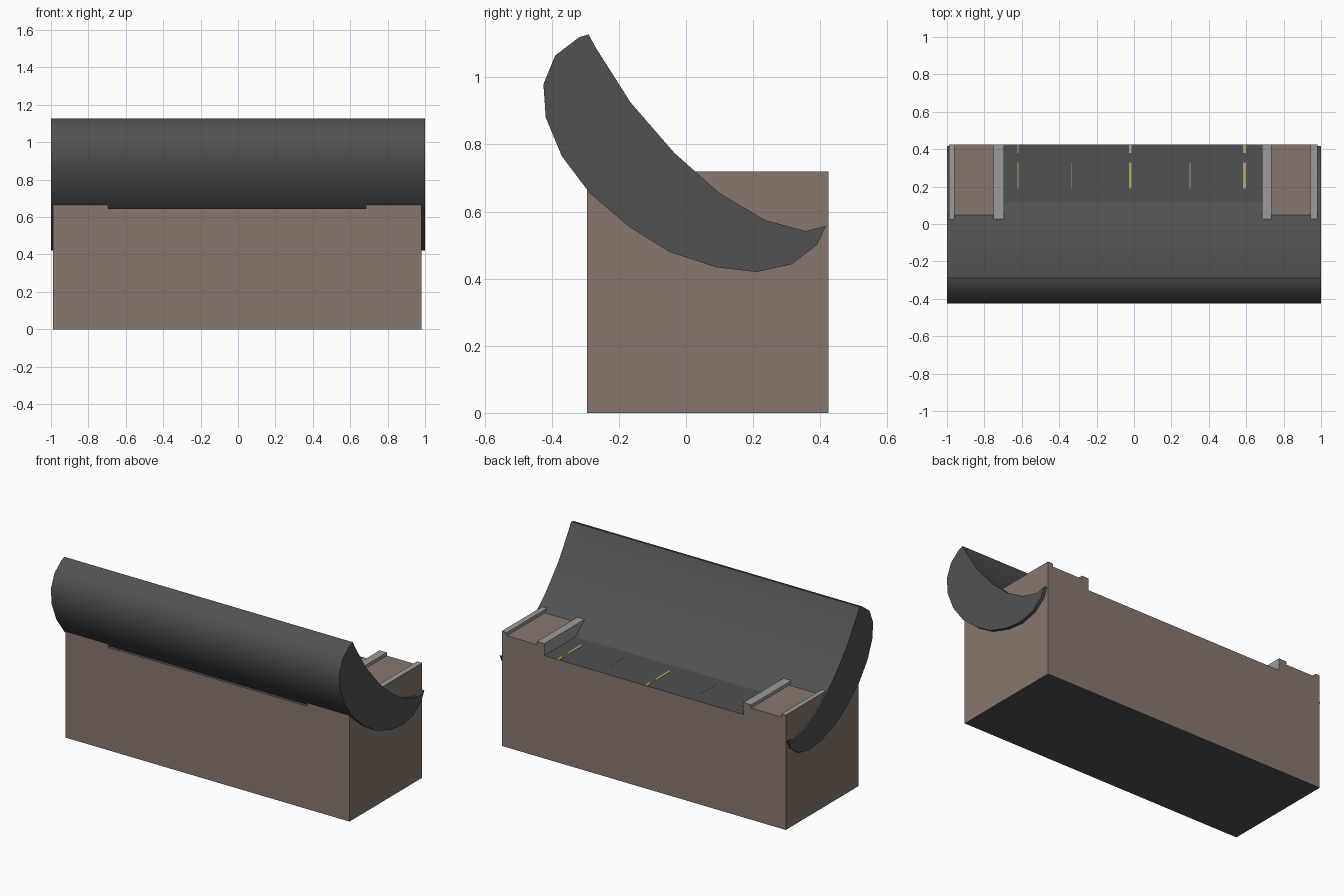
import bpy, bmesh, math

if "Cube" in bpy.data.objects:
    bpy.data.objects.remove(bpy.data.objects["Cube"])


def make_material(name, rgb):
    m = bpy.data.materials.new(name)
    m.diffuse_color = (*rgb, 1)
    m.use_nodes = True
    m.node_tree.nodes["Principled BSDF"].inputs["Base Color"].default_value = m.diffuse_color
    return m


brown = make_material("brown", (0.25, 0.186, 0.155))
charcoal = make_material("charcoal", (0.083, 0.083, 0.083))
light_grey = make_material("light grey", (0.33, 0.33, 0.325))
gold = make_material("gold", (0.53, 0.38, 0.08))


def extrude(name, points, offset, materials, rule=None):
    """Fill a closed loop of 3D points and extrude it along an offset."""
    bm = bmesh.new()
    face = bm.faces.new([bm.verts.new(p) for p in points])
    moved = bmesh.ops.extrude_face_region(bm, geom=[face])["geom"]
    bmesh.ops.translate(bm, vec=offset,
                        verts=[v for v in moved if isinstance(v, bmesh.types.BMVert)])
    bmesh.ops.recalc_face_normals(bm, faces=bm.faces)
    bm.normal_update()
    if rule:
        for f in bm.faces:
            f.material_index = rule(f)
    mesh = bpy.data.meshes.new(name)
    bm.to_mesh(mesh)
    bm.free()
    for m in materials:
        mesh.materials.append(m)
    ob = bpy.data.objects.new(name, mesh)
    bpy.context.collection.objects.link(ob)
    return ob


# Base block: front profile with a sunken middle and raised strips at both ends
FLOOR, TOP, RIM = 0.645, 0.70, 0.72
left = [(-0.99, 0), (-0.99, RIM), (-0.96, RIM), (-0.96, TOP),
        (-0.75, TOP), (-0.75, RIM), (-0.695, RIM), (-0.695, FLOOR)]
right = [(0.685, FLOOR), (0.685, RIM), (0.735, RIM), (0.735, TOP),
         (0.945, TOP), (0.945, RIM), (0.98, RIM), (0.98, 0)]


def base_colour(f):
    c, n = f.calc_center_median(), f.normal
    if n.z < -0.5 or (n.z > 0.5 and c.z < FLOOR + 0.01):
        return 1                                   # underside and sunken floor
    if n.z > 0.5:
        return 2 if c.z > RIM - 0.01 else 0        # strip tops / end panels
    if abs(n.x) > 0.5 and abs(c.x) < 0.97:
        return 2                                   # inner strip walls
    return 0


extrude("base_block", [(x, -0.295, z) for x, z in left + right], (0, 0.72, 0),
        [brown, charcoal, light_grey], base_colour)

# Crescent shell running the full length
crescent = [(-0.29, 1.128), (-0.318, 1.12), (-0.39, 1.065), (-0.425, 0.98),
            (-0.418, 0.88), (-0.37, 0.765), (-0.287, 0.655), (-0.17, 0.555),
            (-0.05, 0.48), (0.09, 0.434), (0.21, 0.42), (0.315, 0.443),
            (0.39, 0.5), (0.417, 0.557), (0.355, 0.542), (0.235, 0.575),
            (0.1, 0.655), (-0.035, 0.775), (-0.165, 0.925), (-0.27, 1.09)]
shell = extrude("crescent_shell", [(-1, y, z) for y, z in crescent], (2, 0, 0), [charcoal])
bpy.ops.object.select_all(action="DESELECT")
shell.select_set(True)
bpy.context.view_layer.objects.active = shell
bpy.ops.object.shade_smooth_by_angle(angle=math.radians(40))


# Thin inlays on the sunken floor
def inlay(name, x, width, y0, y1, material):
    a, b, z = x - width / 2, x + width / 2, FLOOR - 0.001
    extrude(name, [(a, y0, z), (b, y0, z), (b, y1, z), (a, y1, z)], (0, 0, 0.003), [material])


for x, w in ((-0.62, 0.006), (-0.02, 0.015), (0.59, 0.015)):
    inlay("gold_inlay_front", x, w, 0.19, 0.33, gold)
    inlay("gold_inlay_back", x, w, 0.38, 0.424, gold)
for x in (-0.335, 0.30):
    inlay("grey_inlay", x, 0.004, 0.19, 0.33, light_grey)
